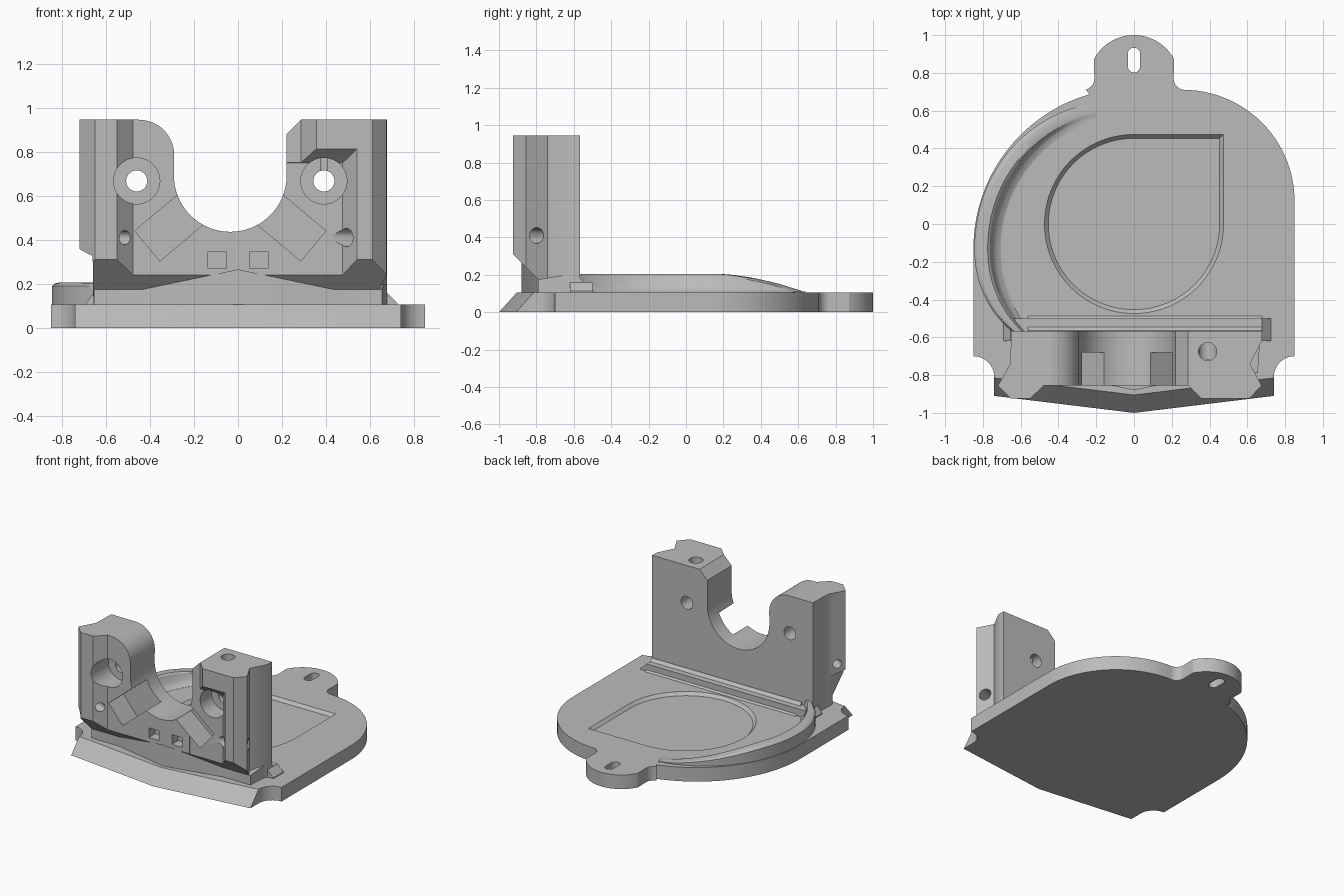
import bpy, bmesh
from math import sin, cos, pi, radians
from mathutils import Vector

old = bpy.data.objects.get("Cube")
if old:
    bpy.data.objects.remove(old, do_unlink=True)

grey = bpy.data.materials.new("plain_grey")
grey.use_nodes = True
colour = (0.5, 0.5, 0.5, 1)
grey.diffuse_color = colour
grey.node_tree.nodes["Principled BSDF"].inputs["Base Color"].default_value = colour


def finish(name, bm):
    bmesh.ops.recalc_face_normals(bm, faces=bm.faces)
    mesh = bpy.data.meshes.new(name)
    bm.to_mesh(mesh)
    bm.free()
    mesh.materials.append(grey)
    ob = bpy.data.objects.new(name, mesh)
    bpy.context.collection.objects.link(ob)
    return ob


def prism(name, pts, lo, hi, axis="z", adjust=None):
    """Extrude a 2D outline along an axis; adjust may move the vertices."""
    place = {"x": lambda a, b, t: (t, a, b),
             "y": lambda a, b, t: (a, t, b),
             "z": lambda a, b, t: (a, b, t)}[axis]
    bm = bmesh.new()
    rings = [[bm.verts.new(place(a, b, t)) for a, b in pts] for t in (lo, hi)]
    n = len(pts)
    for i in range(n):
        j = (i + 1) % n
        bm.faces.new((rings[0][i], rings[0][j], rings[1][j], rings[1][i]))
    bm.faces.new(rings[0])
    bm.faces.new(rings[1])
    if adjust:
        for v in bm.verts:
            adjust(v.co)
    return finish(name, bm)


def arc(cx, cy, r, a0, a1, n=24):
    return [(cx + r * cos(radians(a0 + (a1 - a0) * i / n)),
             cy + r * sin(radians(a0 + (a1 - a0) * i / n))) for i in range(n + 1)]


def rod(p, q, r):
    p, q = Vector(p), Vector(q)
    bm = bmesh.new()
    bmesh.ops.create_cone(bm, cap_ends=True, segments=32, radius1=r, radius2=r,
                          depth=(q - p).length)
    rot = (q - p).to_track_quat("Z", "Y").to_matrix()
    for v in bm.verts:
        v.co = rot @ v.co + (p + q) / 2
    return finish("hole_cutter", bm)


def combine(ob, cutter, op="DIFFERENCE"):
    """Apply a boolean and discard the helper."""
    cutter.hide_render = True
    mod = ob.modifiers.new("cut", "BOOLEAN")
    mod.operation, mod.solver, mod.object = op, "EXACT", cutter
    dg = bpy.context.evaluated_depsgraph_get()
    mesh = bpy.data.meshes.new_from_object(ob.evaluated_get(dg))
    ob.modifiers.clear()
    ob.data = mesh
    bpy.data.objects.remove(cutter, do_unlink=True)


T = 0.105  # plate thickness

# Base plate: domed outline, rear tab, front corner notches, pointed front
left_arc = arc(0, -0.13, 0.85, 106, 180, 32)
outline = ([(0, -1), (0.74, -0.91)] + arc(0.85, -0.81, 0.11, 176, 90, 10)
           + arc(0.26, 0.12, 0.59, 0, 88, 32)
           + arc(0.27, 0.77, 0.06, 262, 180, 8)
           + arc(0, 0.76, 0.24, 28, 152, 24)
           + arc(-0.27, 0.77, 0.06, 0, -76, 8)
           + left_arc + arc(-0.85, -0.81, 0.11, 90, 4, 10) + [(-0.74, -0.91)])


def slope_front(co):
    if co.z > 0.05 and co.y < -0.85:
        co.y += 0.095


plate = prism("base_plate", outline, 0, T, adjust=slope_front)
slot = arc(0, 0.9, 0.033, 0, 180, 12) + arc(0, 0.835, 0.033, 180, 360, 12)
combine(plate, prism("slot_cutter", slot, -0.1, 0.3))


# Shallow teardrop recess with sloped sides
def taper(co):
    if co.z < 0.1:
        co.x *= 0.955
        co.y *= 0.955


drop = arc(0, 0, 0.475, 90, 360, 64) + [(0.475, 0.475)]
combine(plate, prism("recess_cutter", drop, 0.083, T + 0.001, adjust=taper))

# Curved raised rim along one side, sinking towards the rear
bm = bmesh.new()
rings = []
N = 48
for i in range(N + 1):
    t = i / N
    a = radians(219 - 113 * t)
    out = 0.845 - 0.085 * max(0, 1 - t / 0.32) ** 2 - 0.045 * max(0, (t - 0.5) / 0.5) ** 2
    inn = 0.705
    y = -0.13 + 0.8 * sin(a)
    h = 0.1 - 0.094 * min(1, max(0, (y - 0.15) / 0.47)) ** 1.7
    w = out - inn
    sect = [(out, -0.05), (out, h * 0.85), (out - 0.1 * w, h * 0.97), (out - 0.2 * w, h),
            (inn + 0.5 * w, h), (inn + 0.42 * w, h * 0.9), (inn + 0.32 * w, h * 0.4),
            (inn + 0.2 * w, h * 0.15), (inn, 0.001), (inn, -0.05)]
    rings.append([bm.verts.new((r * cos(a), -0.13 + r * sin(a), T + z)) for r, z in sect])
for ra, rb in zip(rings, rings[1:]):
    for k in range(len(ra)):
        m = (k + 1) % len(ra)
        bm.faces.new((ra[k], ra[m], rb[m], rb[k]))
bm.faces.new(rings[0])
bm.faces.new(rings[-1])
rim = finish("curved_rim", bm)

# Upright bracket: top-view outline intersected with the saddle silhouette
plan = [(-0.65, -0.567), (-0.655, -0.74), (-0.72, -0.855), (-0.65, -0.925), (-0.55, -0.925),
        (-0.478, -0.855), (0.286, -0.855), (0.356, -0.925), (0.61, -0.925), (0.675, -0.855),
        (0.614, -0.74), (0.677, -0.62), (0.677, -0.567)]
front = ([(-0.9, 0.09), (-0.9, 0.945)] + arc(-0.45, 0.785, 0.16, 90, 0, 16)
         + arc(-0.035, 0.692, 0.256, 180, 360, 40)
         + [(0.221, 0.88), (0.286, 0.945), (0.9, 0.945), (0.9, 0.09)])
bracket = prism("upright_bracket", plan, 0.05, 1.1)
combine(bracket, prism("silhouette", front, -1.2, -0.3, "y"), "INTERSECT")

# Sloped underside at the front and below the wider wing
combine(bracket, prism("under_cutter", [(-1.2, 0), (-1.2, 0.585), (-0.76, 0.145), (-0.76, 0)],
                       -1, 1, "x"))
combine(bracket, prism("wing_cutter", [(-0.78, 0.39), (-0.66, 0.325), (-0.656, 0), (-0.78, 0)],
                       -1.1, -0.741, "y"))


# Relief under the overhanging top block
def overhang(co):
    if co.z > 0.5:
        co.z += 0.9 * (-0.855 - co.y)


relief = [(0.2, -0.854), (0.475, -0.854), (0.54, -0.925), (0.55, -1.05), (0.2, -1.05)]
combine(bracket, prism("relief_cutter", relief, 0, 0.75, adjust=overhang))

# Counterbored through holes and the vertical hole
for x in (-0.46, 0.39):
    combine(bracket, rod((x, -1.1, 0.667), (x, -0.72, 0.667), 0.105))
    combine(bracket, rod((x, -0.9, 0.667), (x, -0.4, 0.667), 0.048))
combine(bracket, rod((0.39, -0.675, 0.68), (0.39, -0.675, 1.1), 0.048))

# Slanted screw holes through the wings
for z in (0.41, 0.852):
    for p, q in (((-0.688, -0.80), (-0.515, -0.89)), ((0.642, -0.80), (0.49, -0.874))):
        a, b = Vector((*p, z)), Vector((*q, z))
        d = (b - a).normalized()
        far = 0.3 if (p[0] > 0 and z > 0.6) else 0.1
        combine(bracket, rod(a - d * 0.1, b + d * far, 0.042 if p[0] > 0 else 0.032))

# Diagonal pockets opening into the saddle, and small square sockets
for s in (-1, 1):
    c, u = Vector((-0.035 + s * 0.377, 0.372)), Vector((-s * 0.767, 0.642))
    n = Vector((-u.y, u.x)) * 0.089
    quad = [c + n, c - n, c - n + u * 0.36, c + n + u * 0.36]
    combine(bracket, prism("pocket_cutter", [tuple(p) for p in quad], -1.05, -0.68, "y"))
    m = s * 0.095
    square = [(m - 0.043, 0.272), (m + 0.043, 0.272), (m + 0.043, 0.345), (m - 0.043, 0.345)]
    combine(bracket, prism("socket_cutter", square, -1.05, -0.78, "y"))

# Pointed lower wall, its top shaped to run out under the bracket
wall = [(0, -0.88), (0.43, -0.79), (0.655, -0.79), (0.67, -0.58), (-0.645, -0.58),
        (-0.655, -0.79), (-0.43, -0.79)]


def ridge(co):
    if co.z > 0.2 and co.y < -0.6:
        co.z = 0.265 if co.y < -0.85 else 0.175


foot = prism("lower_wall", wall, 0.09, 0.21, adjust=ridge)

# Rear foot wedge and low side skirt
wedge = prism("rear_wedge", [(-0.62, 0.09), (-0.62, 0.18), (-0.565, 0.18), (-0.488, 0.105),
                             (-0.488, 0.09)], -0.56, 0.677, "x")
skirt = prism("side_skirt", [(-0.69, 0.09), (-0.69, 0.112), (-0.655, 0.16), (0.677, 0.16),
                             (0.725, 0.112), (0.725, 0.09)], -0.62, -0.5, "y")

# Smooth the rounded surfaces and keep edges crisp
bpy.ops.object.select_all(action="DESELECT")
parts = [plate, rim, bracket, foot, wedge, skirt]
for ob in parts:
    ob.select_set(True)
bpy.context.view_layer.objects.active = bracket
bpy.ops.object.shade_smooth_by_angle(angle=radians(30))
